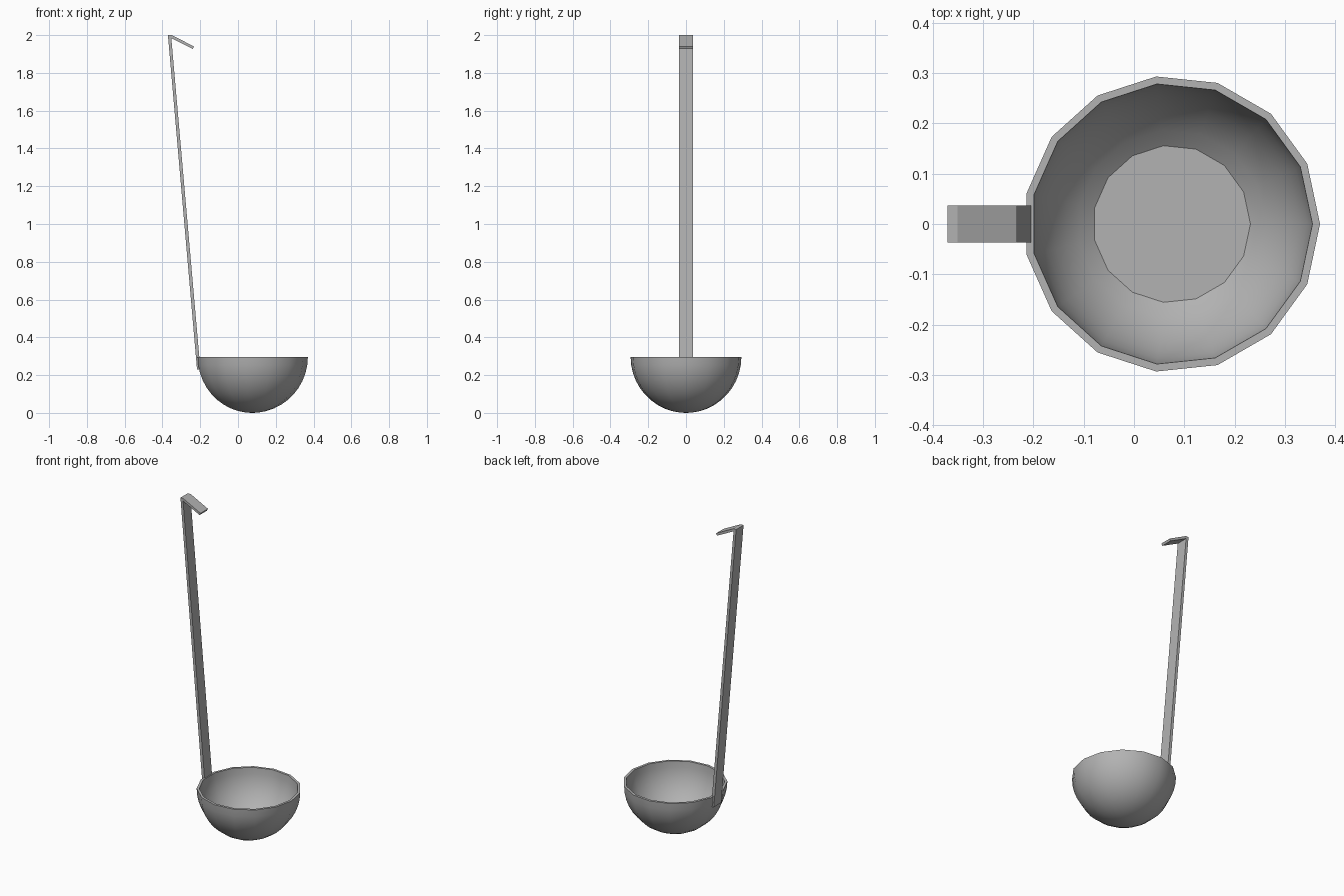
import bpy, bmesh, math

cube = bpy.data.objects.get("Cube")
if cube:
    bpy.data.objects.remove(cube)

steel = bpy.data.materials.new("grey_steel")
steel.use_nodes = True
GREY = (0.45, 0.45, 0.45, 1)
steel.diffuse_color = GREY
steel.node_tree.nodes["Principled BSDF"].inputs["Base Color"].default_value = GREY

SIDES = 15
RIM_Z = 0.297
OUTER, INNER = 0.295, 0.28
CENTRE_X = 0.075


def finish(name, bm):
    bmesh.ops.recalc_face_normals(bm, faces=bm.faces)
    mesh = bpy.data.meshes.new(name)
    bm.to_mesh(mesh)
    bm.free()
    mesh.materials.append(steel)
    obj = bpy.data.objects.new(name, mesh)
    bpy.context.collection.objects.link(obj)
    return obj


def arc(radius, depth, end_angle, steps):
    """Radius and height pairs from the rim down towards the pole."""
    angles = [end_angle * i / steps for i in range(steps + 1)]
    return [(radius * math.cos(a), RIM_Z - depth * math.sin(a)) for a in angles]


# Bowl: round outside, curved inside wall ending in a flat floor
outside = arc(OUTER, RIM_Z, math.radians(84), 10)
inside = arc(INNER, INNER, math.radians(56), 7)
profile = outside[::-1] + inside
bm = bmesh.new()
rings = []
for r, z in profile:
    rings.append([bm.verts.new((CENTRE_X + r * math.cos(math.tau * i / SIDES),
                                r * math.sin(math.tau * i / SIDES), z))
                  for i in range(SIDES)])
for a, b in zip(rings, rings[1:]):
    for i in range(SIDES):
        j = (i + 1) % SIDES
        bm.faces.new((a[i], a[j], b[j], b[i]))
bm.faces.new(rings[-1])
pole = bm.verts.new((CENTRE_X, 0, 0))
for i in range(SIDES):
    bm.faces.new((pole, rings[0][(i + 1) % SIDES], rings[0][i]))
bowl = finish("bowl", bm)
bpy.context.view_layer.objects.active = bowl
bowl.select_set(True)
bpy.ops.object.shade_smooth_by_angle(angle=math.radians(30))
bowl.select_set(False)


# Flat strip: a side outline in x and z, extruded across y
def strip(name, outline, half_width):
    bm = bmesh.new()
    face = bm.faces.new([bm.verts.new((x, -half_width, z)) for x, z in outline])
    new = bmesh.ops.extrude_face_region(bm, geom=[face])["geom"]
    verts = [v for v in new if isinstance(v, bmesh.types.BMVert)]
    bmesh.ops.translate(bm, verts=verts, vec=(0, 2 * half_width, 0))
    return finish(name, bm)


# Leaning handle with its bent hook in one piece
strip("handle_with_hook",
      [(-0.217, 0.23), (-0.199, 0.23), (-0.353, 1.984),
       (-0.239, 1.927), (-0.233, 1.94), (-0.351, 2.0), (-0.371, 2.0)], 0.0365)
